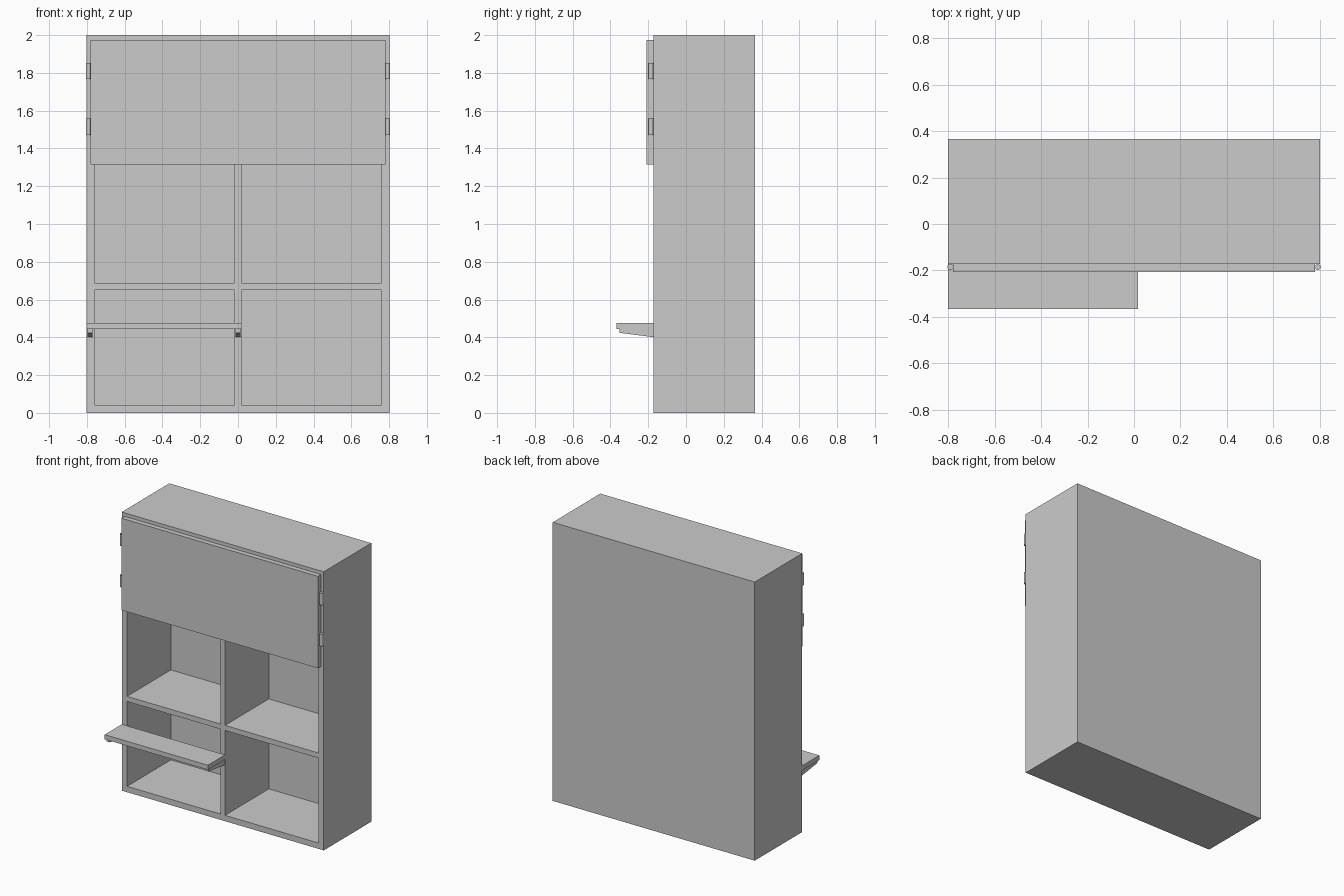
import bpy
import bmesh

if "Cube" in bpy.data.objects:
    bpy.data.objects.remove(bpy.data.objects["Cube"], do_unlink=True)

grey = bpy.data.materials.new("light grey")
grey.use_nodes = True
GREY = (0.6, 0.6, 0.6, 1)
grey.diffuse_color = GREY
grey.node_tree.nodes["Principled BSDF"].inputs["Base Color"].default_value = GREY

FRONT, BACK = -0.173, 0.366


def finish(name, bm):
    bmesh.ops.recalc_face_normals(bm, faces=bm.faces)
    mesh = bpy.data.meshes.new(name)
    bm.to_mesh(mesh)
    bm.free()
    mesh.materials.append(grey)
    obj = bpy.data.objects.new(name, mesh)
    bpy.context.collection.objects.link(obj)
    return obj


def prism(name, profile, x0, x1):
    """Extrude a (y, z) profile sideways from x0 to x1."""
    bm = bmesh.new()
    face = bm.faces.new([bm.verts.new((x0, y, z)) for y, z in profile])
    result = bmesh.ops.extrude_face_region(bm, geom=[face])
    moved = [v for v in result["geom"] if isinstance(v, bmesh.types.BMVert)]
    bmesh.ops.translate(bm, verts=moved, vec=(x1 - x0, 0, 0))
    return finish(name, bm)


def box(name, x0, x1, y0, y1, z0, z1):
    return prism(name, [(y0, z0), (y1, z0), (y1, z1), (y0, z1)], x0, x1)


# Cabinet body: front grid whose odd cells are pushed in as compartments
xs = [-0.802, -0.76, -0.018, 0.018, 0.76, 0.802]
zs = [0, 0.042, 0.651, 0.688, 1.315, 1.352, 1.958, 2]
bm = bmesh.new()
grid = [[bm.verts.new((x, FRONT, z)) for z in zs] for x in xs]
openings = []
for i in range(len(xs) - 1):
    for j in range(len(zs) - 1):
        f = bm.faces.new((grid[i][j], grid[i + 1][j],
                          grid[i + 1][j + 1], grid[i][j + 1]))
        if i % 2 and j % 2:
            openings.append(f)
rim = [e for e in bm.edges if e.is_boundary]
pushed = bmesh.ops.extrude_discrete_faces(bm, faces=openings)["faces"]
bmesh.ops.translate(bm, verts=list({v for f in pushed for v in f.verts}),
                    vec=(0, BACK - FRONT - 0.042, 0))
shell = bmesh.ops.extrude_edge_only(bm, edges=rim)["geom"]
bmesh.ops.translate(bm, verts=[g for g in shell if isinstance(g, bmesh.types.BMVert)],
                    vec=(0, BACK - FRONT, 0))
bmesh.ops.holes_fill(bm, edges=[e for e in bm.edges if e.is_boundary], sides=0)
bmesh.ops.recalc_face_normals(bm, faces=bm.faces)
bmesh.ops.dissolve_limit(bm, angle_limit=0.01, verts=bm.verts, edges=bm.edges)
finish("cabinet_body", bm)

# Upper door panel
box("upper_door", -0.78, 0.78, -0.208, FRONT, 1.315, 1.975)

# Round hinge barrels on both sides of the door
for side, sx in (("right", -1), ("left", 1)):
    for level, z in (("lower", 1.515), ("upper", 1.81)):
        bpy.ops.mesh.primitive_cylinder_add(
            vertices=24, radius=0.0125, depth=0.085,
            location=(sx * 0.792, FRONT - 0.0125, z))
        hinge = bpy.context.object
        hinge.name = f"{side}_{level}_hinge"
        hinge.data.materials.append(grey)
        bpy.ops.object.shade_smooth_by_angle()

# Fold-out table and its two tapered brackets
box("fold_out_table", -0.802, 0.018, -0.367, FRONT, 0.443, 0.476)
bracket = [(-0.353, 0.443), (-0.353, 0.424), (FRONT, 0.401), (FRONT, 0.443)]
for name, x in (("right_bracket", -0.783), ("left_bracket", -0.001)):
    prism(name, bracket, x - 0.013, x + 0.013)
